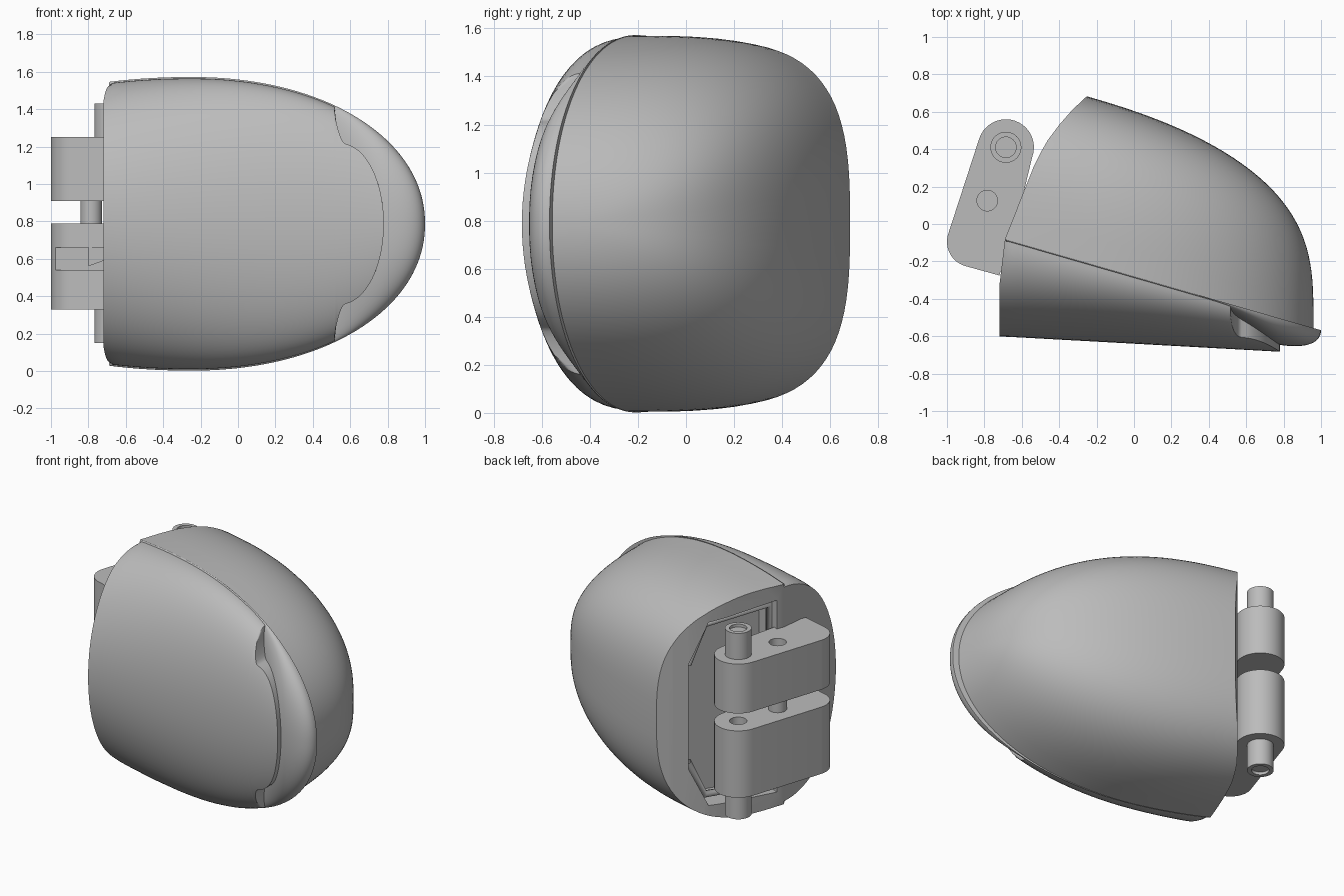
import bpy, bmesh
from math import sin, cos, pi, sqrt, radians
from mathutils import Vector

if "Cube" in bpy.data.objects:
    bpy.data.objects.remove(bpy.data.objects["Cube"], do_unlink=True)

grey = bpy.data.materials.new("plain grey")
grey.use_nodes = True
grey.diffuse_color = (0.5, 0.5, 0.5, 1)
grey.node_tree.nodes["Principled BSDF"].inputs["Base Color"].default_value = (0.5, 0.5, 0.5, 1)
MID = 0.787


def finish(name, bm):
    bmesh.ops.remove_doubles(bm, verts=bm.verts, dist=0.0005)
    bmesh.ops.recalc_face_normals(bm, faces=bm.faces)
    mesh = bpy.data.meshes.new(name)
    bm.to_mesh(mesh)
    bm.free()
    ob = bpy.data.objects.new(name, mesh)
    bpy.context.collection.objects.link(ob)
    mesh.materials.append(grey)
    return ob


def loft(name, rings):
    bm = bmesh.new()
    rows = [[bm.verts.new(p) for p in ring] for ring in rings]
    n = len(rows[0])
    for a, b in zip(rows, rows[1:]):
        for i in range(n):
            j = (i + 1) % n
            bm.faces.new((a[i], a[j], b[j], b[i]))
    bm.faces.new(rows[0])
    bm.faces.new(rows[-1])
    return finish(name, bm)


def prism(name, outline, z0, z1):
    return loft(name, [[(x, y, z) for x, y in outline] for z in (z0, z1)])


def circle(x, y, r, start=0, end=360, steps=32):
    count = steps if end - start == 360 else steps + 1
    angles = [radians(start + (end - start) * i / steps) for i in range(count)]
    return [(x + r * cos(a), y + r * sin(a)) for a in angles]


def activate(ob):
    bpy.ops.object.select_all(action="DESELECT")
    ob.select_set(True)
    bpy.context.view_layer.objects.active = ob


def cut(ob, cutter):
    mod = ob.modifiers.new("cut", "BOOLEAN")
    mod.operation = "DIFFERENCE"
    mod.solver = "EXACT"
    mod.object = cutter
    activate(ob)
    bpy.ops.object.modifier_apply(modifier=mod.name)
    bpy.data.objects.remove(cutter, do_unlink=True)


def smooth(ob, angle=35):
    activate(ob)
    bpy.ops.object.shade_smooth_by_angle(angle=radians(angle))


# Shared shape rules: sloping seam and egg-shaped outline
def seam(x):
    return -0.28 - 0.288 * x


def half_height(x, tip):
    t = (x + 0.25) / (tip + 0.25) if x > -0.25 else (-0.25 - x) / 1.6
    return 0.785 * max(0, 1 - t ** 2.08) ** (1 / 2.08)


def section(x, high, depth, power, limit=None):
    """Half oval standing on the seam, optionally trimmed to a lower height."""
    limit = min(high, limit or high)
    pts = [(x, seam(x), MID + limit)]
    for i in range(49):
        c = cos(pi * i / 48)
        z = limit * (1 if c > 0 else -1) * abs(c) ** (2 / power)
        out = max(0, 1 - (abs(z) / high) ** power) ** (1 / power)
        pts.append((x, seam(x) + depth * out, MID + z))
    return pts + [(x, seam(x), MID - limit)]


def stations(start, end, n):
    return [start + (end - start) * sin(pi / 2 * i / n * 0.985) for i in range(n + 1)]


# Rear shell, with its slanted open end
def rear_ring(x):
    s = max(0, (x + 0.25) / 1.21)
    depth = 0.89 * (1 - s ** 2.4) ** (1 / 3.5)
    return section(x, half_height(x, 0.96) * 0.997, depth, 3.0)


rear = loft("rear_shell", [rear_ring(x) for x in stations(-0.69, 0.96, 48)])
end_line = [(-0.72, -0.15), (-0.69, -0.08), (-0.535, 0.31), (-0.5, 0.38), (-0.46, 0.45),
            (-0.4, 0.53), (-0.33, 0.61), (-0.25, 0.685)]
cut(rear, prism("end_cutter", end_line + [(-0.25, 1.3), (-1.5, 1.3), (-1.5, -0.15)], -0.5, 2))

# Eight-sided pocket in the open end
along = Vector((0.42, 0.9, 0)).normalized()
inward = Vector((0.9, -0.42, 0)).normalized()
centre = Vector((-0.54, 0.24, MID))
corners = [(0.33, 0.36), (0.2, 0.63), (-0.3, 0.66)]
corners += [(a, -b) for a, b in reversed(corners)]


def pocket_ring(depth, scale=1):
    return [centre + along * a * scale + Vector((0, 0, b * scale)) + inward * depth
            for a, b in corners]


cut(rear, loft("pocket_cutter", [pocket_ring(-0.4), pocket_ring(0.22)]))
smooth(rear)

# Rolled gasket around the pocket
curve = bpy.data.curves.new("pocket_gasket", "CURVE")
curve.dimensions = "3D"
curve.bevel_depth = 0.025
spline = curve.splines.new("POLY")
spline.points.add(len(corners) - 1)
for point, co in zip(spline.points, pocket_ring(0.06, 0.93)):
    point.co = (*co, 1)
curve.materials.append(grey)
bpy.context.collection.objects.link(bpy.data.objects.new("pocket_gasket", curve))


# Front cover, trimmed round the thumb recess
def cover_ring(x, scale=0.99):
    high = half_height(x, 1.0) * scale
    depth = -0.64 - 0.055 * x - seam(x)
    limit = None
    if x > 0.515:
        limit = 0.43 * sqrt(max(0.0004, 1 - (max(0, x - 0.55) / 0.23) ** 2))
        limit += 0.17 * max(0, 1 - (x - 0.515) / 0.06) ** 2
    return section(x, high, depth, 2.05, limit)


# The hinge end leans outwards below the seam
end_ring = [(x - 0.03 * min(1, (seam(x) - y) / 0.25), y, z)
            for x, y, z in cover_ring(-0.69, 0.97)]
cover_x = [-0.67 + 1.18 * i / 24 for i in range(25)] + [0.515 + 0.01 * i for i in range(6)]
cover_x += stations(0.575, 0.78, 14)
smooth(loft("front_cover", [end_ring] + [cover_ring(x) for x in cover_x]))


# Seam rim that widens into the thumb lip
def rim_ring(x):
    k = min(1, max(0, (x - 0.4) / 0.4))
    t = max(0, (x + 0.25) / 1.25)
    depth = (0.04 + 0.12 * k * k * (3 - 2 * k)) * sqrt(1 - t ** 8)
    return section(x, half_height(x, 1.0), -depth, 2.2)


smooth(loft("seam_rim", [rim_ring(x) for x in stations(-0.685, 1.0, 48)]))

# Hinge leaves
pin, hole = (-0.685, 0.41), (-0.785, 0.125)
leaf = circle(*pin, 0.15, -20, 162, 20) + circle(-0.865, -0.095, 0.135, 162, 255, 12)
leaf += [(-0.72, -0.275), (-0.64, -0.04)]
for name, low, high in (("upper_hinge", 0.91, 1.25), ("lower_hinge", 0.33, 0.79)):
    block = prism(name, leaf, low, high)
    if low > 0.5:
        cut(block, prism("hole_cutter", circle(*hole, 0.055), 1.1, 1.4))
    else:
        notch = [(-1.1, -0.5), (-0.6, -0.5), (-0.6, -0.17), (-1.1, -0.17)]
        cut(block, prism("notch_cutter", notch, 0.54, 0.66))
        cut(block, prism("hole_cutter", circle(*pin, 0.055), 0.7, 0.9))
    smooth(block)

# Hinge pins with bored ends
for name, low, high in (("upper_pin", 1.2, 1.43), ("lower_pin", 0.15, 0.4)):
    post = prism(name, circle(*pin, 0.083), low, high)
    outer = high if low > 1 else low
    cut(post, prism("bore_cutter", circle(*pin, 0.055), outer - 0.02, outer + 0.02))
    smooth(post)
smooth(prism("middle_pin", circle(*hole, 0.058), 0.75, 0.95))

# Small tilted latch arm in the hinge notch
arm = [(-0.8, 0.56), (-0.69, 0.6), (-0.69, 0.72), (-0.8, 0.67)]
loft("latch_arm", [[(x, y, z) for x, z in arm] for y in (-0.25, -0.1)])
